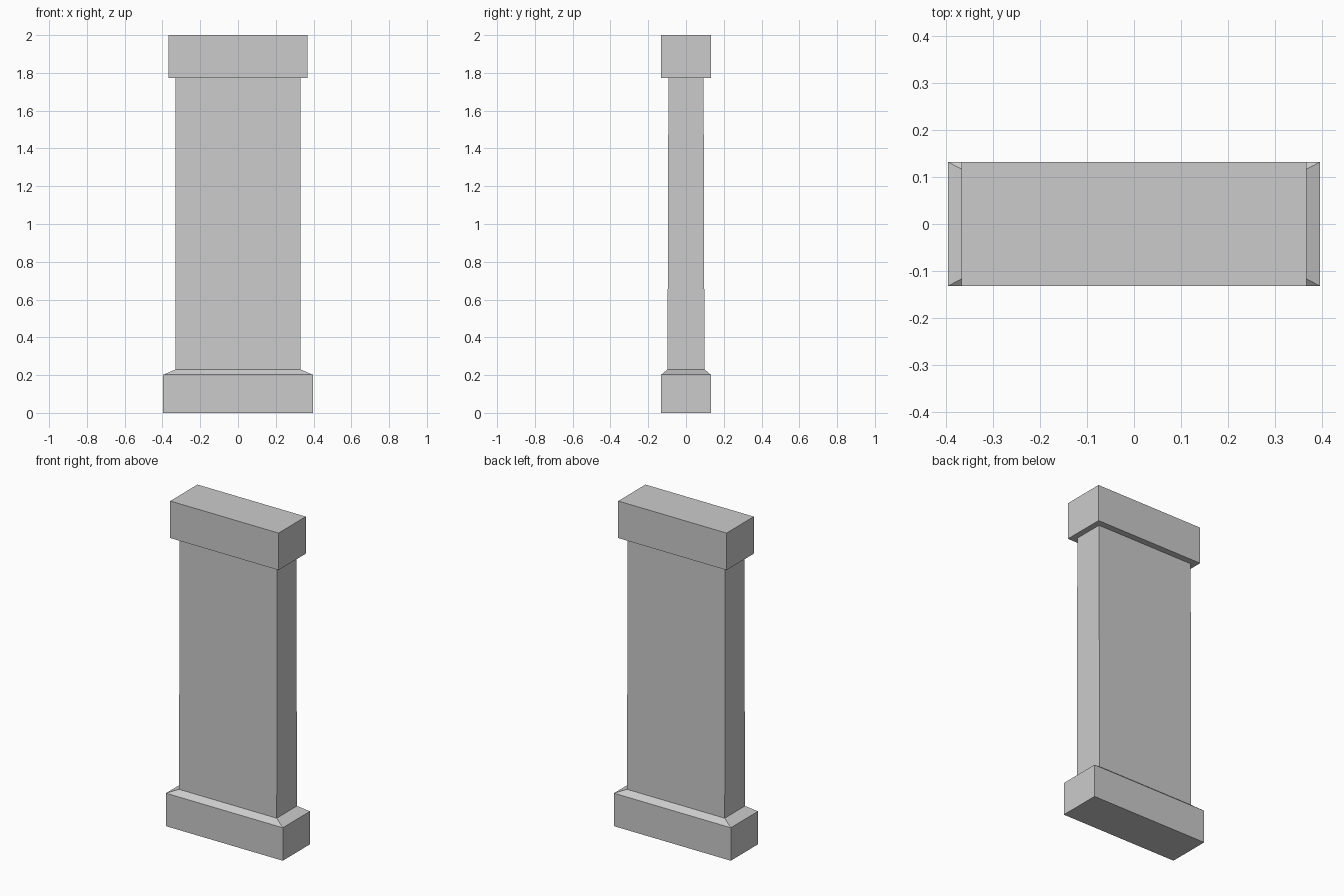
import bpy
import bmesh

if "Cube" in bpy.data.objects:
    bpy.data.objects.remove(bpy.data.objects["Cube"])


def loft(name, rings, close_bottom=False, close_top=False):
    """Skin rectangular rings given as (half width, half depth, height)."""
    bm = bmesh.new()
    loops = [[bm.verts.new((sx * w, sy * d, z))
              for sx, sy in ((-1, -1), (1, -1), (1, 1), (-1, 1))]
             for w, d, z in rings]
    for low, high in zip(loops, loops[1:]):
        for i in range(4):
            j = (i + 1) % 4
            bm.faces.new((low[i], low[j], high[j], high[i]))
    if close_bottom:
        bm.faces.new(loops[0][::-1])
    if close_top:
        bm.faces.new(loops[-1])
    mesh = bpy.data.meshes.new(name)
    bm.to_mesh(mesh)
    bm.free()
    obj = bpy.data.objects.new(name, mesh)
    bpy.context.collection.objects.link(obj)
    return obj


shaft_bottom = (0.331, 0.098, 0.23)
shaft_top = (0.331, 0.093, 1.773)

# Plinth with sloped shoulder up to the shaft
loft("plinth", [(0.396, 0.132, 0), (0.396, 0.132, 0.202), shaft_bottom],
     close_bottom=True)

# Slightly tapered shaft
loft("shaft", [shaft_bottom, shaft_top])

# Capital block, its underside overhanging the shaft
loft("capital", [shaft_top, (0.367, 0.132, 1.773), (0.367, 0.132, 2)],
     close_top=True)
